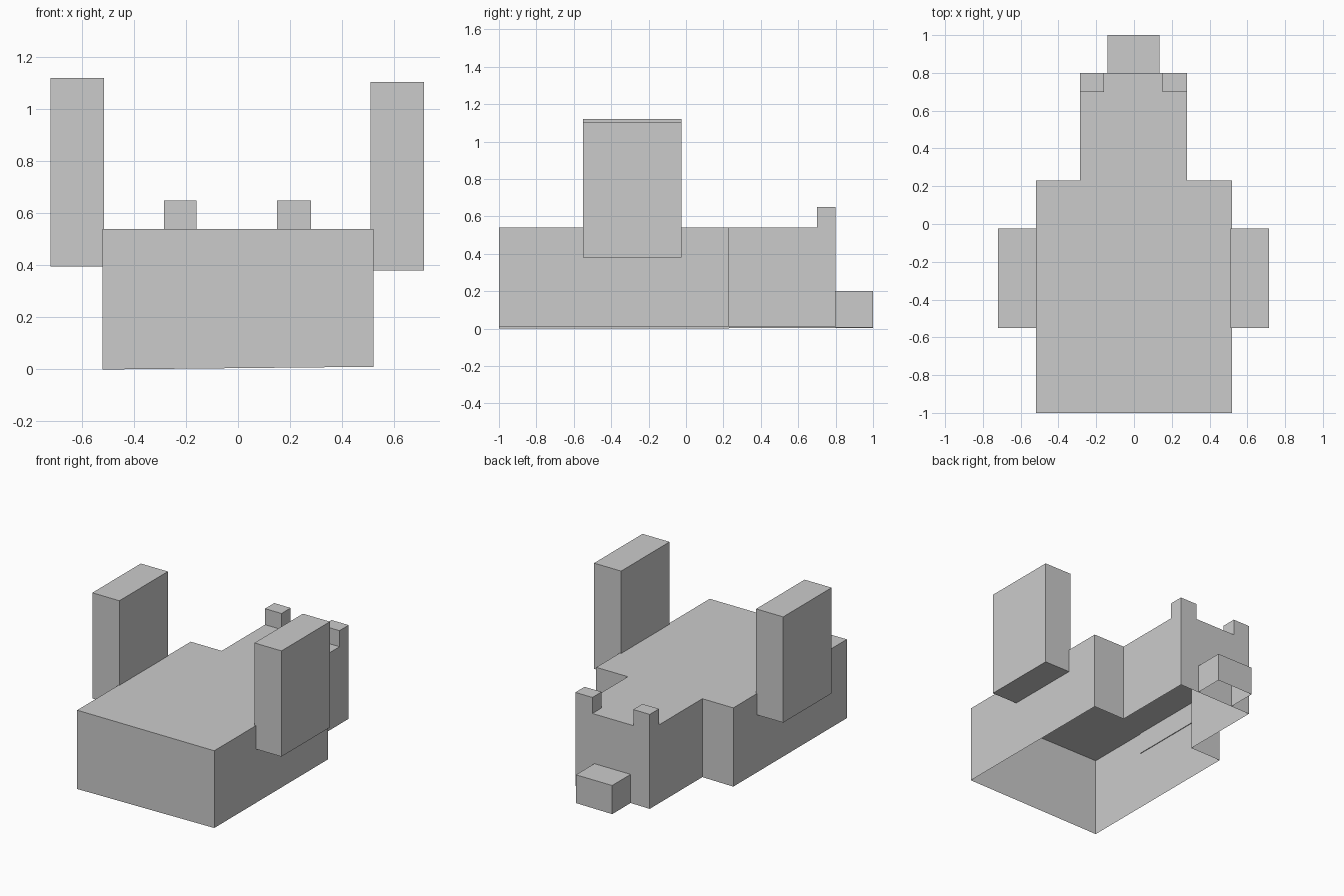
import bpy
import bmesh

cube = bpy.data.objects.get("Cube")
if cube:
    bpy.data.objects.remove(cube, do_unlink=True)

grey = bpy.data.materials.new("plain grey")
grey.use_nodes = True
colour = (0.6, 0.6, 0.6, 1)
grey.diffuse_color = colour
grey.node_tree.nodes["Principled BSDF"].inputs["Base Color"].default_value = colour


def finish(name, bm):
    bmesh.ops.recalc_face_normals(bm, faces=bm.faces)
    mesh = bpy.data.meshes.new(name)
    bm.to_mesh(mesh)
    bm.free()
    mesh.materials.append(grey)
    obj = bpy.data.objects.new(name, mesh)
    bpy.context.collection.objects.link(obj)
    return obj


def floor_height(x):
    # the lower rim rises very slightly towards +x
    return 0.005 + 0.01 * x


def drop_walls(bm):
    """Pull the open rim down to the floor, leaving the underside open."""
    rim = [e for e in bm.edges if e.is_boundary]
    new = bmesh.ops.extrude_edge_only(bm, edges=rim)["geom"]
    for v in new:
        if isinstance(v, bmesh.types.BMVert):
            v.co.z = floor_height(v.co.x)


def box(name, x, y, z):
    bm = bmesh.new()
    bmesh.ops.create_cube(bm, size=1)
    for v in bm.verts:
        v.co = [r[0] if c < 0 else r[1] for c, r in zip(v.co, (x, y, z))]
    return finish(name, bm)


# Hollow body: stepped outline with two corner posts raised at the back
TOP, POST = 0.54, 0.65
bm = bmesh.new()
outline = [(-0.52, -1), (0.52, -1), (0.52, 0.23), (0.28, 0.23), (0.28, 0.7),
           (0.15, 0.7), (0.15, 0.8), (-0.16, 0.8), (-0.16, 0.7),
           (-0.285, 0.7), (-0.285, 0.23), (-0.52, 0.23)]
ring = [bm.verts.new((x, y, TOP)) for x, y in outline]
bm.faces.new(ring)
posts = []
for outer, inner, back in ((4, 5, 6), (9, 8, 7)):
    corner = bm.verts.new((ring[outer].co.x, ring[back].co.y, TOP))
    posts.append(bm.faces.new((ring[outer], corner, ring[back], ring[inner])))
drop_walls(bm)
raised = bmesh.ops.extrude_face_region(bm, geom=posts)["geom"]
for v in raised:
    if isinstance(v, bmesh.types.BMVert):
        v.co.z = POST
bmesh.ops.delete(bm, geom=[f for f in posts if f.is_valid], context='FACES_ONLY')
finish("body_shell", bm)

# Hollow block at the back
bm = bmesh.new()
bm.faces.new([bm.verts.new((x, y, 0.2)) for x, y in
              ((-0.14, 0.8), (0.135, 0.8), (0.135, 1), (-0.14, 1))])
drop_walls(bm)
# the side against the body stays open
bmesh.ops.delete(bm, geom=[f for f in bm.faces if f.calc_center_median().y < 0.81],
                 context='FACES_ONLY')
finish("rear_block", bm)

# Upright side slabs, set at slightly different heights
box("left_slab", (0.51, 0.715), (-0.55, -0.025), (0.38, 1.105))
box("right_slab", (-0.72, -0.515), (-0.55, -0.025), (0.395, 1.12))
